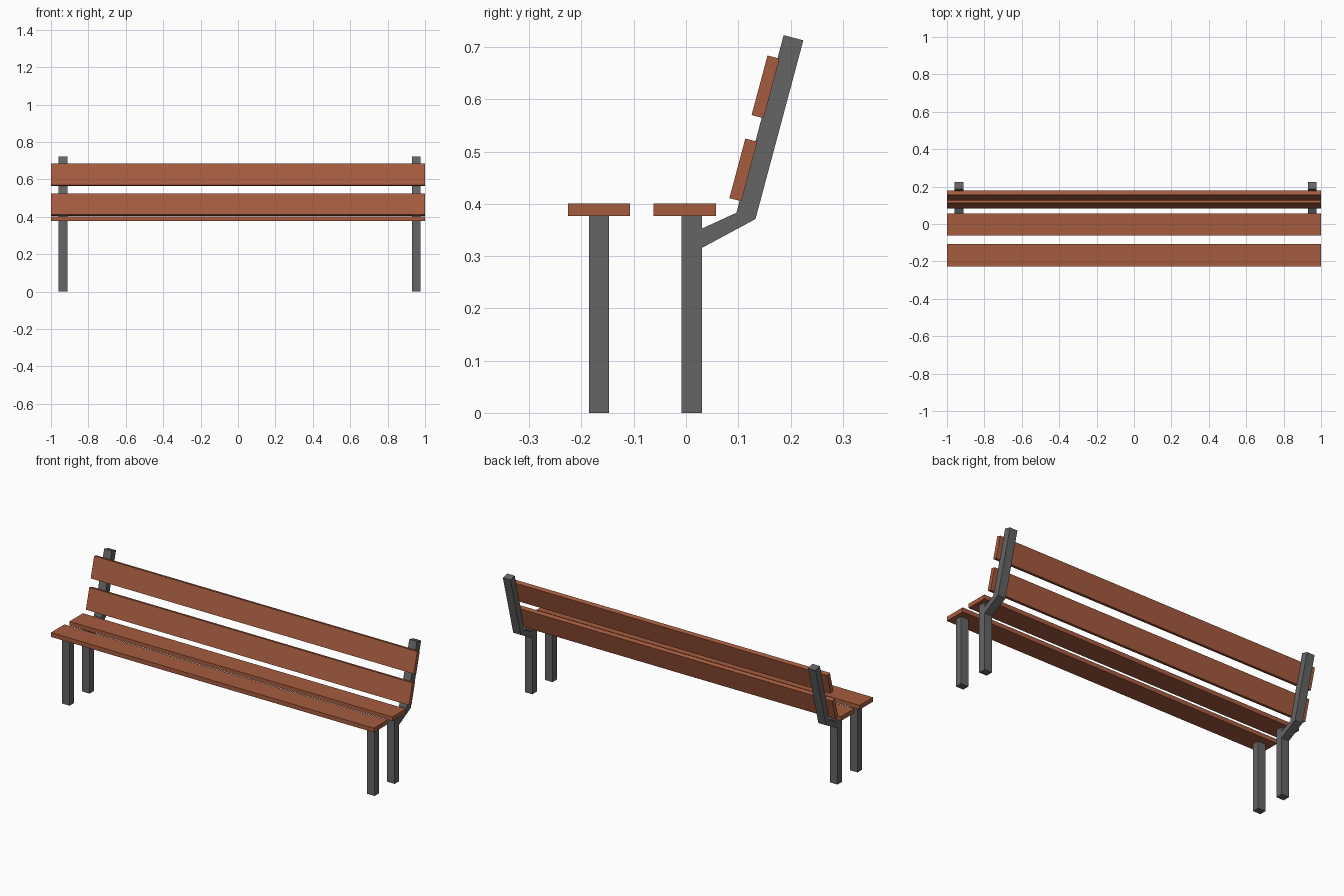
import bpy

if "Cube" in bpy.data.objects:
    bpy.data.objects.remove(bpy.data.objects["Cube"])


def material(name, rgb):
    m = bpy.data.materials.new(name)
    m.diffuse_color = (*rgb, 1)
    m.use_nodes = True
    m.node_tree.nodes["Principled BSDF"].inputs["Base Color"].default_value = m.diffuse_color
    return m


wood = material("brown wood", (0.38, 0.107, 0.049))
metal = material("dark grey metal", (0.13, 0.13, 0.13))


def prism(name, profile, x0, x1, mat):
    """Extrude a side profile of (y, z) points from x0 to x1."""
    n = len(profile)
    verts = [(x, y, z) for x in (x0, x1) for y, z in profile]
    faces = [tuple(range(n))[::-1], tuple(range(n, 2 * n))]
    faces += [(i, (i + 1) % n, (i + 1) % n + n, i + n) for i in range(n)]
    mesh = bpy.data.meshes.new(name)
    mesh.from_pydata(verts, [], faces)
    mesh.materials.append(mat)
    bpy.context.collection.objects.link(bpy.data.objects.new(name, mesh))


def rect(y0, y1, z0, z1):
    return [(y0, z0), (y1, z0), (y1, z1), (y0, z1)]


# seat slats
prism("front_seat_slat", rect(-0.226, -0.107, 0.377, 0.401), -1, 1, wood)
prism("rear_seat_slat", rect(-0.062, 0.057, 0.377, 0.401), -1, 1, wood)

# tilted backrest slats
slat = [(0.083, 0.411), (0.106, 0.405), (0.1365, 0.519), (0.1135, 0.525)]
prism("lower_back_slat", slat, -1, 1, wood)
prism("upper_back_slat", [(y + 0.0425, z + 0.159) for y, z in slat], -1, 1, wood)

# legs and bent backrest supports at each end
support = [(0.031, 0.316), (0.133, 0.371), (0.2245, 0.713),
           (0.187, 0.723), (0.0965, 0.383), (0.031, 0.353)]
for side, xc in (("left", -0.936), ("right", 0.953)):
    x0, x1 = xc - 0.0235, xc + 0.0235
    prism(side + "_front_leg", rect(-0.186, -0.147, 0, 0.377), x0, x1, metal)
    prism(side + "_rear_leg", rect(-0.009, 0.031, 0, 0.377), x0, x1, metal)
    prism(side + "_back_support", support, x0, x1, metal)
